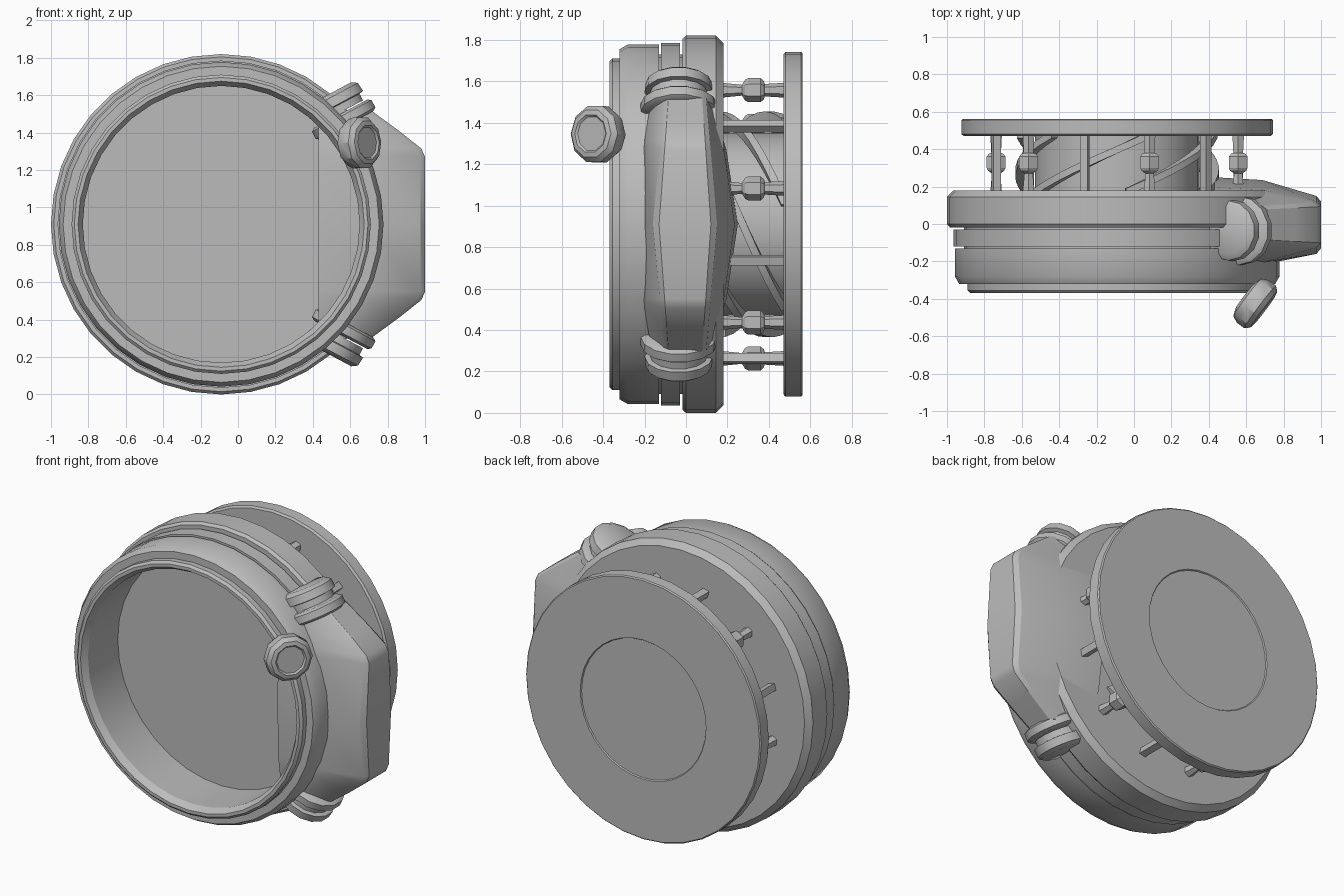
import bpy, bmesh, math
from mathutils import Vector, Matrix

if "Cube" in bpy.data.objects:
    bpy.data.objects.remove(bpy.data.objects["Cube"])

CX, CZ = -0.09, 0.91          # axis of the round case

mat = bpy.data.materials.new("plain grey")
mat.diffuse_color = (0.5, 0.5, 0.5, 1)
mat.use_nodes = True
mat.node_tree.nodes["Principled BSDF"].inputs["Base Color"].default_value = mat.diffuse_color


def finish(name, bm, angle=35):
    bmesh.ops.recalc_face_normals(bm, faces=bm.faces)
    me = bpy.data.meshes.new(name)
    bm.to_mesh(me)
    bm.free()
    ob = bpy.data.objects.new(name, me)
    bpy.context.collection.objects.link(ob)
    me.materials.append(mat)
    if angle:
        bpy.ops.object.select_all(action='DESELECT')
        ob.select_set(True)
        bpy.context.view_layer.objects.active = ob
        bpy.ops.object.shade_smooth_by_angle(angle=math.radians(angle))
    return ob


def loft(bm, rings):
    """Skin closed rings of points and cap both ends."""
    vs = [[bm.verts.new(p) for p in r] for r in rings]
    n = len(vs[0])
    for a, b in zip(vs, vs[1:]):
        for i in range(n):
            j = (i + 1) % n
            bm.faces.new((a[i], a[j], b[j], b[i]))
    bm.faces.new(vs[0])
    bm.faces.new(vs[-1])


def lathe(bm, profile, sides, centre=(CX, 0, CZ), axis=(0, 1, 0), turn=0.0):
    """Spin (radius, distance along axis) points around an axis."""
    m = Matrix.Translation(centre) @ Vector(axis).to_track_quat('Z', 'Y').to_matrix().to_4x4()
    loft(bm, [[m @ Vector((r * math.cos(turn + math.tau * i / sides),
                           r * math.sin(turn + math.tau * i / sides), d))
               for i in range(sides)] for r, d in profile])


# Round case: open front, stepped rings, closed back
bm = bmesh.new()
lathe(bm, [(0.74, -0.03), (0.74, -0.33), (0.765, -0.37), (0.785, -0.37), (0.80, -0.355),
           (0.80, -0.32), (0.845, -0.32), (0.868, -0.28), (0.868, -0.13), (0.82, -0.13),
           (0.82, -0.12), (0.875, -0.12), (0.875, -0.03), (0.82, -0.03), (0.82, -0.018),
           (0.895, -0.018), (0.91, 0.0), (0.91, 0.145), (0.875, 0.18)], 36)
finish("round_case", bm, 30)

# Inner drum between case and back plate
bm = bmesh.new()
lathe(bm, [(0.44, 0.17), (0.44, 0.48)], 32)
finish("inner_drum", bm)

# Back plate with a shallow round recess
bm = bmesh.new()
lathe(bm, [(0.82, 0.47), (0.832, 0.48), (0.832, 0.555), (0.825, 0.562),
           (0.445, 0.562), (0.44, 0.555)], 36)
finish("back_plate", bm, 30)

# Twelve posts, every second one with a collar
for k in range(12):
    a = math.radians(15 + 30 * k)
    c = (CX + 0.67 * math.cos(a), 0, CZ + 0.67 * math.sin(a))
    bm = bmesh.new()
    if k % 2 == 0:
        prof = [(0.036, 0.17), (0.026, 0.27), (0.05, 0.285), (0.058, 0.30),
                (0.058, 0.36), (0.045, 0.375), (0.03, 0.38), (0.036, 0.48)]
    else:
        prof = [(0.03, 0.17), (0.03, 0.48)]
    lathe(bm, prof, 6 if k % 2 == 0 else 4, c, turn=math.pi / 4 - a)
    finish("collared_post" if k % 2 == 0 else "plain_post", bm, 0)

# Six slanted strands winding round the drum
for k in range(6):
    rings = []
    for s in range(9):
        t = s / 8
        a = math.radians(25 + 60 * k - 75 * t)
        y = 0.17 + 0.31 * t
        rings.append([(CX + (0.52 + dr) * math.cos(a), y + dy, CZ + (0.52 + dr) * math.sin(a))
                      for dr, dy in ((-0.025, -0.02), (0.025, -0.02), (0.025, 0.02), (-0.025, 0.02))])
    bm = bmesh.new()
    loft(bm, rings)
    finish("slanted_strand", bm, 40)

# Side guard: cross-sections stacked along z, mirrored about the middle
half = [(0.61, 0.71, -0.165, 0.13), (0.50, 0.86, -0.185, 0.155),
        (0.405, 0.98, -0.20, 0.18), (0.36, 1.0, -0.205, 0.195)]   # height, outer x, front, back
full = half + [(0, 1.0, -0.217, 0.25)] + [(-h, x, f, b) for h, x, f, b in reversed(half)]
rings = []
for h, xo, f, b in full:
    w = 0.43 + 0.45 * (xo - 0.43)
    k = 1 - 0.35 * abs(h) / 0.61
    rings.append([(0.43, f, CZ + h), (w, f, CZ + h), (xo - 0.025, -0.16 * k, CZ + h),
                  (xo, -0.13 * k, CZ + h), (xo, 0.12 * k, CZ + h), (xo - 0.025, 0.15 * k, CZ + h),
                  (w, b * 0.94, CZ + h), (0.43, b, CZ + h)])
bm = bmesh.new()
loft(bm, rings)
finish("side_guard", bm, 30)

# Pairs of tilted bands on both ends of the guard
for s, side in ((1, "upper"), (-1, "lower")):
    axis = (0.47, 0, -0.88 * s)
    bm = bmesh.new()
    lathe(bm, [(0.13, -0.045), (0.16, -0.025), (0.165, 0.025), (0.14, 0.03), (0.14, 0.07)],
          14, (0.515, -0.035, CZ + 0.66 * s), axis)
    finish(side + "_end_cap", bm)
    bm = bmesh.new()
    lathe(bm, [(0.165, -0.035), (0.185, -0.022), (0.185, 0.022), (0.165, 0.035)],
          14, (0.565, -0.035, CZ + 0.56 * s), axis)
    finish(side + "_band", bm)

# Tilted knob in front of the case
bm = bmesh.new()
lathe(bm, [(0.085, -0.07), (0.125, -0.055), (0.142, -0.02), (0.142, 0.03),
           (0.12, 0.055), (0.095, 0.06), (0.085, 0.05)],
      10, (0.65, -0.425, 1.345), (0.8, -0.6, 0.05))
finish("front_knob", bm)
